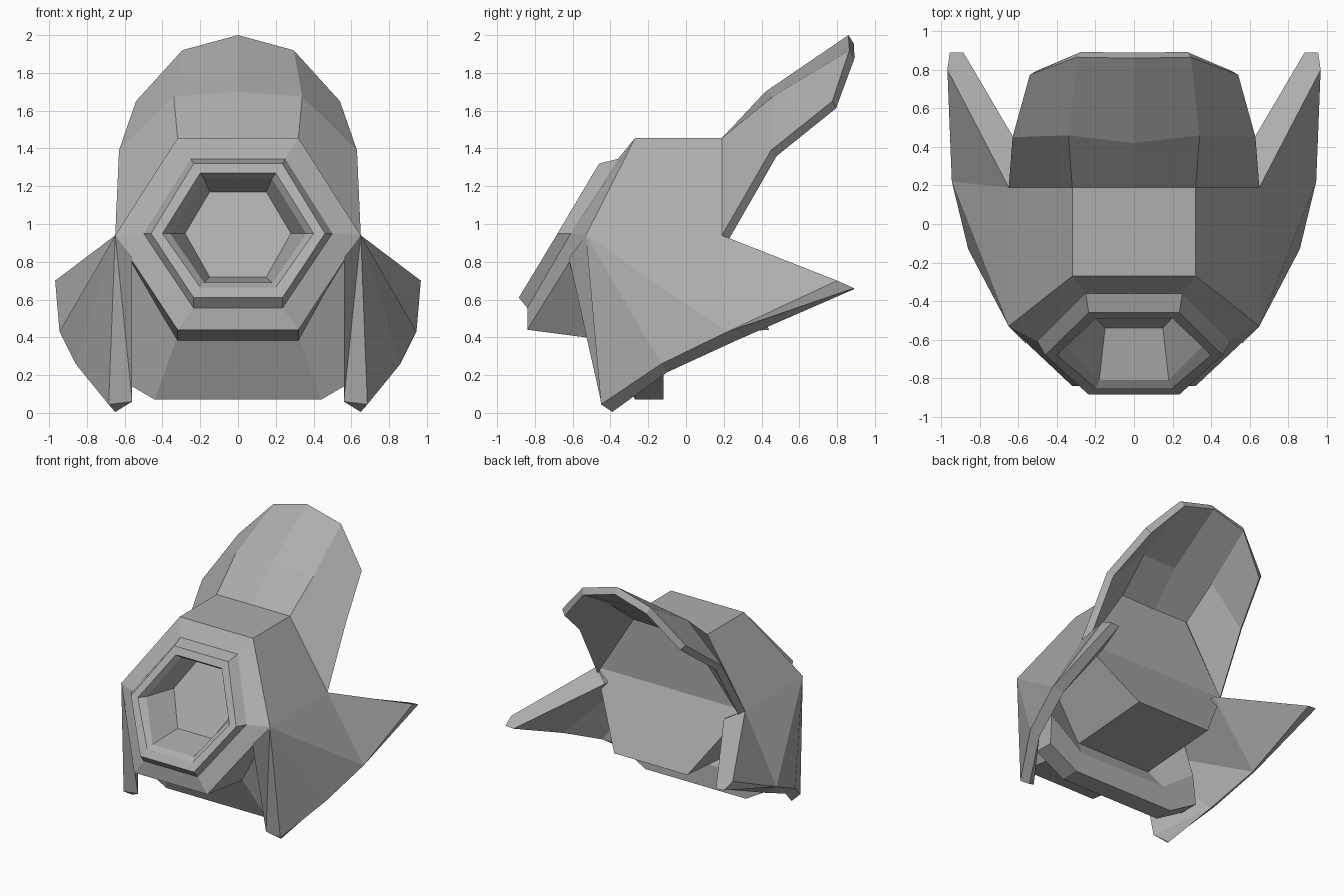
import bpy, bmesh

cube = bpy.data.objects.get("Cube")
if cube:
    bpy.data.objects.remove(cube, do_unlink=True)

grey = bpy.data.materials.new("plain_grey")
grey.use_nodes = True
COLOUR = (0.42, 0.42, 0.42, 1)
grey.diffuse_color = COLOUR
grey.node_tree.nodes["Principled BSDF"].inputs["Base Color"].default_value = COLOUR


def make(name, verts, faces, recalc=True):
    mesh = bpy.data.meshes.new(name)
    mesh.from_pydata(verts, [], faces)
    if recalc:
        bm = bmesh.new()
        bm.from_mesh(mesh)
        bmesh.ops.recalc_face_normals(bm, faces=bm.faces)
        bm.to_mesh(mesh)
        bm.free()
    mesh.materials.append(grey)
    obj = bpy.data.objects.new(name, mesh)
    bpy.context.collection.objects.link(obj)
    return obj


def mirrored(half):
    """Close a half outline, listed on +x, into a full loop or strip."""
    return half + [(-x, y, z) for x, y, z in reversed(half)]


def loft(loops):
    """Join matching loops with quads."""
    n = len(loops[0])
    verts = [v for loop in loops for v in loop]
    faces = []
    for i in range(len(loops) - 1):
        for j in range(n):
            k = (j + 1) % n
            faces.append((i * n + j, i * n + k, (i + 1) * n + k, (i + 1) * n + j))
    return verts, faces


# Hexagonal body with a stepped ring and a deep socket in its sloping front
halves = [
    [(.32, .19, 1.455), (.65, .19, .94), (.32, .44, .44)],      # back
    [(.32, -.10, 1.455), (.65, -.10, .94), (.32, -.38, .38)],   # waist
    [(.32, -.27, 1.455), (.65, -.53, .94), (.32, -.84, .44)],   # front edge
    [(.25, -.36, 1.345), (.50, -.61, .95), (.235, -.84, .555)],  # ring foot
    [(.235, -.46, 1.32), (.46, -.68, .95), (.235, -.885, .61)],  # ring rim
    [(.20, -.49, 1.27), (.40, -.68, .95), (.20, -.85, .665)],   # inner rim
    [(.18, -.45, 1.24), (.36, -.63, .95), (.18, -.81, .69)],    # socket lip
    [(.15, -.27, 1.17), (.28, -.40, .95), (.15, -.54, .72)],    # socket floor
]
verts, faces = loft([mirrored(h) for h in halves])
last = len(verts) - 6
faces += [(0, 1, 4, 5), (1, 2, 3, 4), tuple(range(last, last + 6))]
make("body", verts, faces)

# Chin: a folded block running from fin to fin, its profile swept across x
profile = [
    [(.62, -.42, .90), (.32, -.42, .41)],   # front top, inside the body
    [(.68, -.27, .21), (.44, -.27, .07)],   # front bottom
    [(.68, -.12, .21), (.44, -.12, .07)],   # rear bottom
    [(.66, -.13, .45), (.38, -.13, .25)],   # rear top
    [(.62, -.24, .90), (.32, -.24, .41)],   # under the body
]
across = zip(*[mirrored(p) for p in profile])
verts, faces = loft([list(section) for section in across])
faces += [tuple(range(5)), tuple(range(15, 20))]
make("chin", verts, faces)

# Swept cheek fins, one on each side
outer = [(.65, -.53, .94), (.685, -.45, .045), (.86, -.13, .26),
         (.945, .22, .43), (.968, .80, .70), (.65, .19, .94)]
inner = [(.56, -.62, .82), (.56, -.45, .06), (.65, -.39, .005), (.80, -.10, .215),
         (.885, .27, .385), (.885, .89, .655), (.52, .27, .87)]
tail = [(.955, .89, .66)]
fin_faces = [
    (0, 1, 2), (0, 2, 3), (0, 3, 5), (5, 3, 4),                 # outside
    (7, 9, 8), (6, 9, 7), (6, 10, 9), (6, 12, 10), (12, 11, 10),  # inside
    (0, 6, 7), (0, 7, 1), (1, 7, 8), (1, 8, 9, 2), (2, 9, 10, 3),  # front, lower rim
    (3, 10, 11, 13), (3, 13, 4), (4, 13, 11), (4, 11, 12, 5), (5, 12, 6, 0),
]
for side, name in ((1, "left_cheek_fin"), (-1, "right_cheek_fin")):
    make(name, [(side * x, y, z) for x, y, z in outer + inner + tail], fin_faces)

# Tall curved crest behind the body, one row of points per height
rows = [
    [(.65, .19, .94), (.32, .19, 1.455), (0, .19, 1.455)],
    [(.63, .45, 1.39), (.34, .46, 1.675), (0, .42, 1.70)],
    [(.54, .775, 1.65), (.295, .865, 1.92), (0, .86, 2.0)],
]
verts, faces = [], []
for row in rows:
    verts += [(-x, y, z) for x, y, z in row] + row[1::-1]
for r in range(2):
    for c in range(4):
        a = r * 5 + c
        faces.append((a, a + 1, a + 6, a + 5))
crest = make("crest", verts, faces, recalc=False)
shell = crest.modifiers.new("thickness", "SOLIDIFY")
shell.thickness = .055
shell.offset = -1
